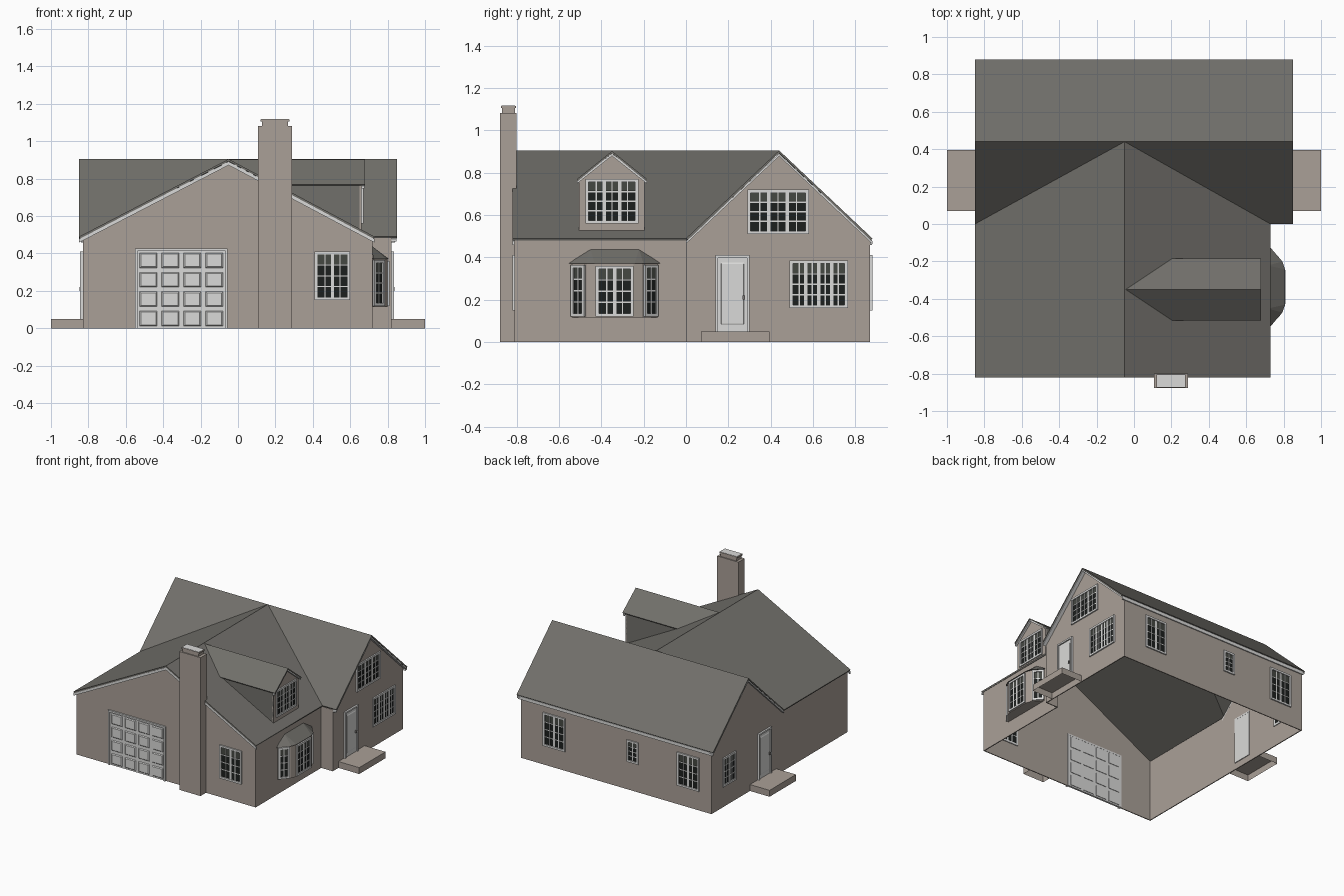
import bpy, bmesh
from math import radians
from mathutils import Matrix, Vector

if "Cube" in bpy.data.objects:
    bpy.data.objects.remove(bpy.data.objects["Cube"], do_unlink=True)


def material(name, r, g, b):
    m = bpy.data.materials.new(name)
    m.use_nodes = True
    m.diffuse_color = (r, g, b, 1)
    node = next(n for n in m.node_tree.nodes if n.type == "BSDF_PRINCIPLED")
    node.inputs["Base Color"].default_value = (r, g, b, 1)
    node.inputs["Roughness"].default_value = 0.9
    return m


WALL = material("taupe siding", 0.40, 0.35, 0.31)
ROOF = material("grey shingle", 0.165, 0.16, 0.145)
TRIM = material("white trim", 0.70, 0.70, 0.69)
GLASS = material("dark glass", 0.012, 0.014, 0.013)
SKY_GLASS = material("upper glass", 0.06, 0.065, 0.055)
METAL = material("door metal", 0.2, 0.19, 0.18)


def finish(name, bm, mat, thickness=0):
    mesh = bpy.data.meshes.new(name)
    bm.to_mesh(mesh)
    bm.free()
    mesh.materials.append(mat)
    ob = bpy.data.objects.new(name, mesh)
    bpy.context.collection.objects.link(ob)
    if thickness:
        mod = ob.modifiers.new("thickness", "SOLIDIFY")
        mod.thickness = thickness
        mod.offset = -1
    return ob


def shell(name, polys, mat, thickness, out):
    """Joined polygons, turned so the first faces along out, then thickened inward."""
    bm = bmesh.new()
    for poly in polys:
        bm.faces.new([bm.verts.new(p) for p in poly])
    bmesh.ops.remove_doubles(bm, verts=bm.verts, dist=0.0001)
    bmesh.ops.recalc_face_normals(bm, faces=bm.faces)
    bm.faces.ensure_lookup_table()
    bm.normal_update()
    if bm.faces[0].normal.dot(Vector(out)) < 0:
        bmesh.ops.reverse_faces(bm, faces=bm.faces)
    return finish(name, bm, mat, thickness)


def boxes(name, parts, mat, matrix=Matrix(), taper=1, open_base=False):
    """Boxes given as low and high corners; taper narrows the outer (-y) face."""
    bm = bmesh.new()
    for lo, hi in parts:
        lo, hi = Vector(lo), Vector(hi)
        mid, size = (lo + hi) / 2, hi - lo
        verts = bmesh.ops.create_cube(bm, size=1)["verts"]
        for v in verts:
            k = taper if v.co.y < 0 else 1
            v.co = mid + Vector((v.co.x * size.x * k, v.co.y * size.y, v.co.z * size.z * k))
    if open_base:
        bm.normal_update()
        bmesh.ops.delete(bm, geom=[f for f in bm.faces if f.normal.z < -0.9], context="FACES_ONLY")
    bm.transform(matrix)
    return finish(name, bm, mat)


def strip(name, p, q, depth, drop=0.02):
    """Board hanging below the line p-q, extruded along depth."""
    p, q, d, low = Vector(p), Vector(q), Vector(depth), Vector((0, 0, -drop))
    bm = bmesh.new()
    f = bm.faces.new([bm.verts.new(c) for c in (p, q, q + low, p + low)])
    ext = bmesh.ops.extrude_face_region(bm, geom=[f])["geom"]
    bmesh.ops.translate(bm, vec=d, verts=[e for e in ext if isinstance(e, bmesh.types.BMVert)])
    bmesh.ops.recalc_face_normals(bm, faces=bm.faces)
    return finish(name, bm, TRIM)


def place(x, y, z, angle):
    return Matrix.Translation((x, y, z)) @ Matrix.Rotation(radians(angle), 4, "Z")


def frame_bars(w, h, t, y0, y1, sill=True):
    bars = [((-w, y0, 0), (-w + t, y1, h)), ((w - t, y0, 0), (w, y1, h)), ((-w, y0, h - t), (w, y1, h))]
    return bars + ([((-w, y0, 0), (w, y1, t))] if sill else [])


def window(name, x, y, z, angle, width, height, leaves=2, cols=2, rows=4):
    """Casement window: x, y is the middle of its sill on the wall surface."""
    m, w, t = place(x, y, z, angle), width / 2, 0.015
    bars = frame_bars(w, height, t, -0.01, 0.014)
    n = leaves * cols
    for i in range(1, n):
        u, half = -w + t + (width - 2 * t) * i / n, 0.003 if i % cols else 0.008
        bars.append(((u - half, -0.006, t), (u + half, 0.013, height - t)))
    for j in range(1, rows):
        v = t + (height - 2 * t) * j / rows
        bars.append(((-w + t, -0.005, v - 0.003), (w - t, 0.0125, v + 0.003)))
    boxes(name + "_frame", bars, TRIM, m)
    split = height * 0.74
    boxes(name + "_lower_glass", [((-w + t, -0.002, t), (w - t, 0.012, split))], GLASS, m)
    boxes(name + "_upper_glass", [((-w + t, -0.002, split), (w - t, 0.012, height - t))], SKY_GLASS, m)


def side_door(name, x, angle):
    m, w, h = place(x, 0.22, 0.05, angle), 0.08, 0.36
    boxes(name + "_frame", frame_bars(w, h, 0.012, -0.014, 0.014, False), TRIM, m)
    boxes(name + "_slab", [((-w + 0.01, -0.004, 0), (w - 0.01, 0.013, h - 0.01))], TRIM, m)
    boxes(name + "_panel", [((-0.055, -0.007, 0.03), (0.055, -0.004, h - 0.035))], TRIM, m, 0.95)
    boxes(name + "_handle", [((0.048, -0.018, 0.15), (0.058, -0.006, 0.17))], METAL, m)


# Walls, open below
EAVE, PEAK = 0.482, 0.888
L, R, E, F, B, RIDGE = -0.83, 0.72, 0.82, -0.81, 0.87, 0.44
shell("house_walls", [
    [(L, F, 0), (R, F, 0), (R, F, EAVE), (-0.05, F, PEAK), (L, F, EAVE)],
    [(R, F, 0), (R, 0, 0), (R, 0, EAVE), (R, F, EAVE)],
    [(R, 0, 0), (E, 0, 0), (E, 0, EAVE), (R, 0, EAVE)],
    [(E, 0, 0), (E, B, 0), (E, B, EAVE), (E, RIDGE, PEAK), (E, 0, EAVE)],
    [(E, B, 0), (L, B, 0), (L, B, EAVE), (E, B, EAVE)],
    [(L, B, 0), (L, F, 0), (L, F, EAVE), (L, 0, EAVE), (L, RIDGE, PEAK), (L, B, EAVE)],
], WALL, 0.01, (0, -1, 0))

# Main roof: front wing running into the rear wing along two valleys
low, top = 0.49, 0.905
fl, fr, fp = (-0.85, -0.82, low), (0.73, -0.82, low), (-0.05, -0.82, top)
vl, vr, vp = (-0.85, 0, low), (0.73, 0, low), (-0.05, RIDGE, top)
gl, gr, ge = (-0.85, RIDGE, top), (0.85, RIDGE, top), (0.85, 0, low)
shell("main_roof", [
    [fl, fp, vp, vl], [fr, vr, vp, fp], [vl, vp, gl], [vr, ge, gr, vp],
    [gl, vp, gr, (0.85, 0.88, low), (-0.85, 0.88, low)],
], ROOF, 0.012, (0, 0, 1))

# Gable and eave boards
strip("front_rake_left", (-0.85, -0.819, 0.478), (-0.05, -0.819, 0.892), (0, 0.01, 0))
strip("front_rake_right", (0.73, -0.819, 0.478), (-0.05, -0.819, 0.892), (0, 0.01, 0))
for side, x in (("left", 0.82), ("right", -0.848)):
    for end, y in (("front", 0), ("back", 0.88)):
        strip(f"{side}_gable_rake_{end}", (x, y, 0.476), (x, RIDGE, 0.89), (0.028, 0, 0), 0.012)
strip("back_eave_board", (-0.84, 0.869, 0.484), (0.84, 0.869, 0.484), (0, 0.009, 0), 0.025)

# Dormer
dy, dx = -0.35, 0.66
shell("dormer_roof", [
    [(0.68, dy, 0.902), (-0.05, dy, 0.902), (0.2, dy + s * 0.165, 0.77), (0.68, dy + s * 0.165, 0.77)]
    for s in (-1, 1)], ROOF, 0.01, (0, 0, 1))
shell("dormer_gable", [[(dx, dy - 0.155, 0.52), (dx, dy + 0.155, 0.52), (dx, dy + 0.155, 0.765),
                        (dx, dy, 0.89), (dx, dy - 0.155, 0.765)]], WALL, 0.01, (1, 0, 0))
for s, side in ((-1, "front"), (1, "back")):
    y = dy + s * 0.155
    shell(f"dormer_{side}_cheek", [[(dx, y, 0.52), (dx, y, 0.768), (0.2, y, 0.768)]], ROOF, 0.006, (0, s, 0))
    strip(f"dormer_{side}_rake", (dx, dy + s * 0.165, 0.76), (dx, dy, 0.891), (0.016, 0, 0), 0.012)
window("dormer_window", dx, dy, 0.56, 90, 0.25, 0.21, 3)

# Bay: bowed plan mirrored about its middle
by, half_plan = -0.337, [(0.715, 0.208), (0.785, 0.13), (0.8, 0.09)]
plan = [(x, by - d) for x, d in half_plan] + [(x, by + d) for x, d in reversed(half_plan)]
bay = [[(*p, 0.115), (*q, 0.115), (*q, 0.375), (*p, 0.375)] for p, q in zip(plan, plan[1:])]
shell("bay_walls", bay + [[(*p, 0.115) for p in plan]], WALL, 0.006, (1, -1, 0))
eaves = [(x + 0.008, by + (y - by) * 1.05, 0.37) for x, y in plan]
ridge = [(0.715, by - 0.115, 0.44), (0.715, by + 0.115, 0.44)]
shell("bay_roof", [
    [eaves[0], eaves[1], ridge[0]], [eaves[1], eaves[2], ridge[0]],
    [eaves[2], eaves[3], ridge[1], ridge[0]],
    [eaves[3], eaves[4], ridge[1]], [eaves[4], eaves[5], ridge[1]], eaves,
], ROOF, 0, (1, -1, 1))
window("bay_middle_window", 0.8, by, 0.12, 90, 0.18, 0.24)
for s, side in ((-1, "front"), (1, "back")):
    window(f"bay_{side}_window", 0.751, by + s * 0.17, 0.12, 90 + s * 42, 0.085, 0.245, 1)

# Wall windows
window("front_window", 0.505, F, 0.15, 0, 0.19, 0.26)
window("left_upper_window", E, 0.435, 0.51, 90, 0.29, 0.21, 3)
window("left_lower_window", E, 0.627, 0.16, 90, 0.275, 0.225, 4)
window("right_window", L, 0.655, 0.16, -90, 0.16, 0.225)
window("back_left_window", 0.53, B, 0.15, 180, 0.19, 0.26)
window("back_small_window", -0.15, B, 0.22, 180, 0.1, 0.17, 1)
window("back_right_window", -0.63, B, 0.15, 180, 0.19, 0.26)

# Doors and hollow steps
side_door("left_door", E, 90)
side_door("right_door", L, -90)
boxes("left_step", [((0.82, 0.07, 0), (1, 0.395, 0.05))], WALL, open_base=True)
boxes("right_step", [((-1, 0.07, 0), (-0.83, 0.395, 0.05))], WALL, open_base=True)

# Garage door with raised panels
garage = place(-0.303, F, 0, 0)
gw, gh = 0.235, 0.415
boxes("garage_door_slab", [((-gw, -0.002, 0), (gw, 0.013, gh))], TRIM, garage)
boxes("garage_door_frame", frame_bars(gw + 0.013, gh + 0.012, 0.013, -0.012, 0.014, False), TRIM, garage)
cw, ch = 2 * gw / 4, gh / 4
panels = [(-gw + i * cw, j * ch) for i in range(4) for j in range(4)]
boxes("garage_door_panels", [((u + 0.012, -0.008, v + 0.012), (u + cw - 0.012, -0.002, v + ch - 0.012))
                             for u, v in panels], TRIM, garage, 0.85)
boxes("garage_inner_panels", [((u + 0.012, 0.013, v + 0.012), (u + cw - 0.012, 0.017, v + ch - 0.012))
                              for u, v in panels], TRIM, garage)

# Chimney with stepped cap
boxes("chimney", [((0.107, -0.878, 0), (0.29, -0.8, 1.082))], WALL, open_base=True)
boxes("chimney_cap", [((0.128, -0.87, 1.08), (0.268, -0.808, 1.105)),
                      ((0.121, -0.874, 1.105), (0.275, -0.804, 1.116))], WALL)
boxes("chimney_cap_top", [((0.124, -0.871, 1.115), (0.272, -0.807, 1.118))], TRIM)
